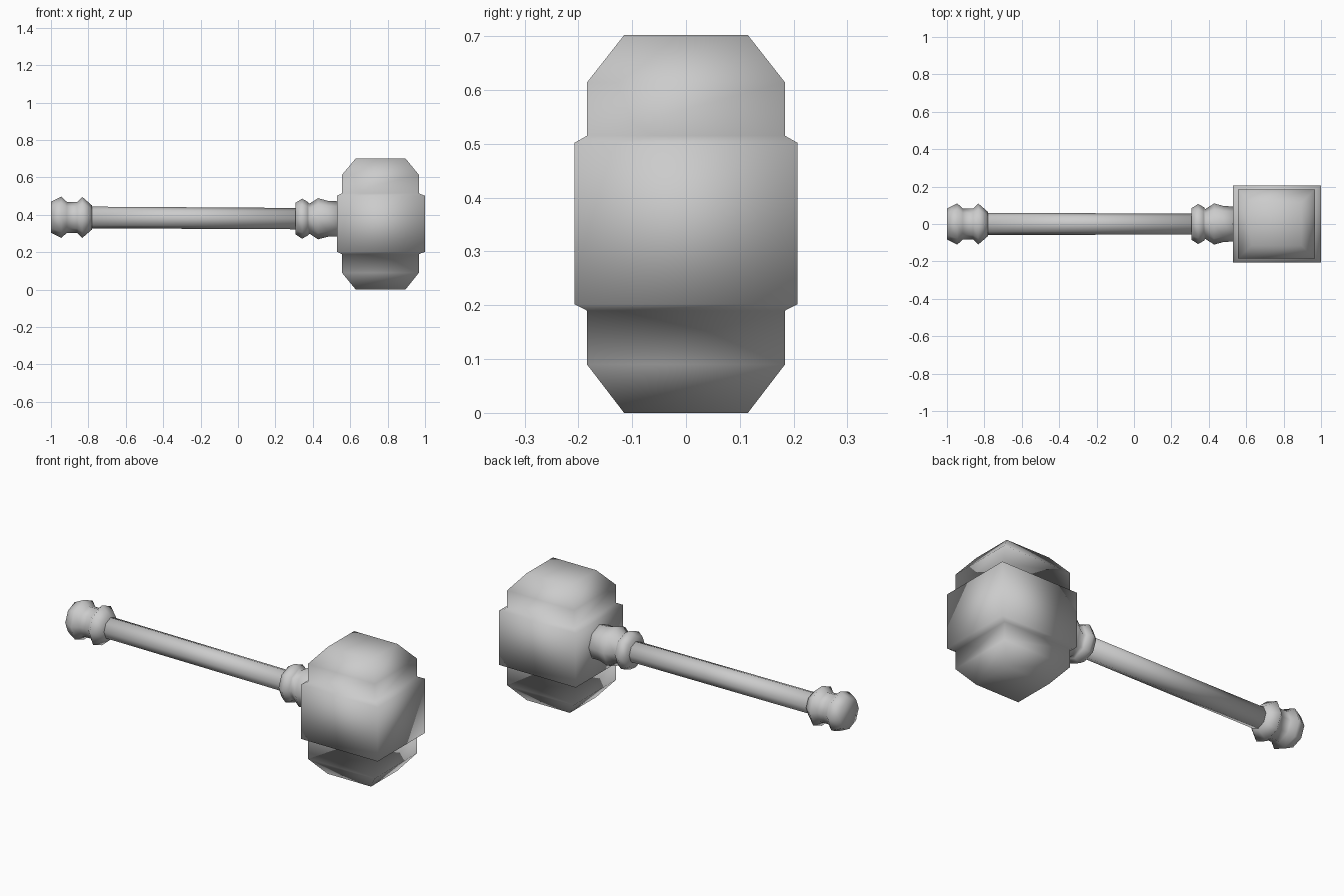
import bpy, bmesh, math

if "Cube" in bpy.data.objects:
    bpy.data.objects.remove(bpy.data.objects["Cube"])


def loft(name, rings):
    """Skin a list of equal-length vertex rings, cap both ends, shade smooth."""
    bm = bmesh.new()
    loops = [[bm.verts.new(p) for p in ring] for ring in rings]
    for a, b in zip(loops, loops[1:]):
        n = len(a)
        for i in range(n):
            j = (i + 1) % n
            bm.faces.new((a[i], a[j], b[j], b[i]))
    bm.faces.new(loops[0])
    bm.faces.new(loops[-1])
    bmesh.ops.recalc_face_normals(bm, faces=bm.faces)
    for f in bm.faces:
        f.smooth = True
    me = bpy.data.meshes.new(name)
    bm.to_mesh(me)
    bm.free()
    ob = bpy.data.objects.new(name, me)
    bpy.context.collection.objects.link(ob)
    return ob


def square_ring(z, x0, x1, hy):
    return [(x0, -hy, z), (x1, -hy, z), (x1, hy, z), (x0, hy, z)]


def axis_z(x):
    """The handle droops very slightly towards the head."""
    return 0.387 - (x + 1) * 0.0055


def turned(name, profile, sides=8):
    """Octagonal turned part along x from (x, radius) points."""
    angles = [math.tau * i / sides for i in range(sides)]
    return loft(name, [[(x, r * math.cos(a), axis_z(x) + r * math.sin(a))
                        for a in angles] for x, r in profile])


# Hammer head: square block with chamfered ends and a raised middle band
TIP, BODY, BAND = (0.63, 0.895, 0.115), (0.556, 0.967, 0.184), (0.53, 1.0, 0.207)
loft("hammer_head", [square_ring(z, *s) for z, s in (
    (0.0, TIP), (0.09, BODY), (0.19, BODY), (0.202, BAND),
    (0.502, BAND), (0.515, BODY), (0.614, BODY), (0.702, TIP))])

# Handle shaft
turned("shaft", [(-0.80, 0.058), (0.33, 0.057)])

# Pommel with two flared rims
turned("pommel", [(-1.0, 0.083), (-0.945, 0.110), (-0.915, 0.083),
                  (-0.860, 0.083), (-0.833, 0.110), (-0.78, 0.064)])

# Double collar joining the shaft to the head
turned("collar", [(0.308, 0.085), (0.343, 0.107), (0.373, 0.090), (0.382, 0.080),
                  (0.428, 0.110), (0.48, 0.096), (0.55, 0.093)])
